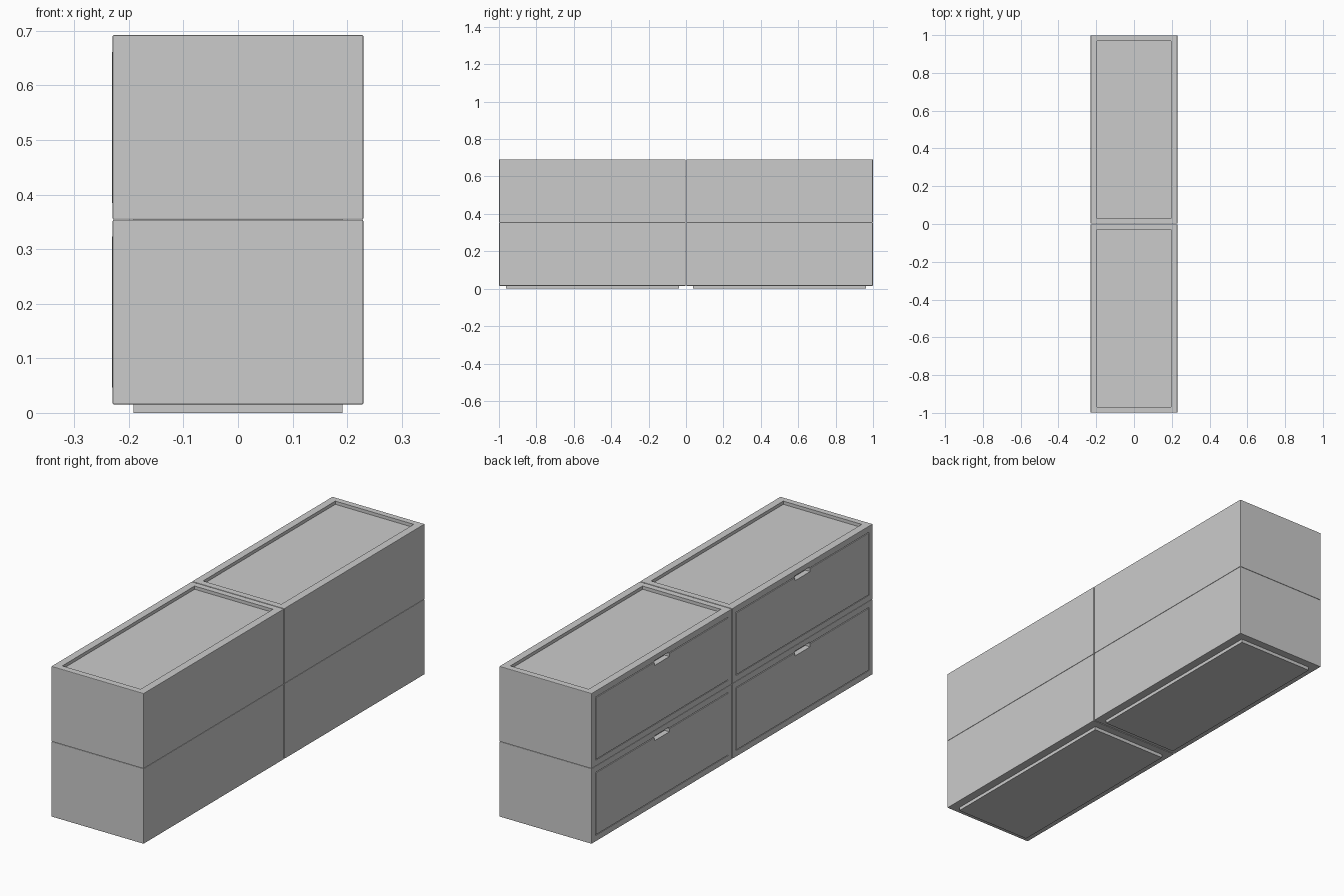
import bpy, bmesh

if "Cube" in bpy.data.objects:
    bpy.data.objects.remove(bpy.data.objects["Cube"])

W, L = 0.2295, 0.4985       # half width (x) and half length (y) of one module
Z0, Z1 = 0.0155, 0.3535     # body bottom and top
STEP = 0.3385               # stacking height


def box(name, x, y, z, bevel=0.0):
    """Box from three (min, max) ranges, with optional small edge chamfer."""
    bm = bmesh.new()
    bmesh.ops.create_cube(bm, size=1)
    for v in bm.verts:
        v.co = [r[0] if c < 0 else r[1] for c, r in zip(v.co, (x, y, z))]
    if bevel:
        bmesh.ops.bevel(bm, geom=bm.edges[:], offset=bevel, segments=2,
                        profile=0.5, affect='EDGES')
    me = bpy.data.meshes.new(name)
    bm.to_mesh(me)
    bm.free()
    ob = bpy.data.objects.new(name, me)
    bpy.context.collection.objects.link(ob)
    return ob


def carve(ob, *ranges):
    """Subtract a box-shaped volume from an object."""
    cutter = box("cutter", *ranges)
    cutter.hide_render = True
    mod = ob.modifiers.new("cut", 'BOOLEAN')
    mod.operation, mod.solver, mod.object = 'DIFFERENCE', 'EXACT', cutter
    bpy.context.view_layer.objects.active = ob
    bpy.ops.object.modifier_apply(modifier=mod.name)
    bpy.data.objects.remove(cutter)


# Cabinet body: tray recess on top, door opening on the -x side
body = box("cabinet_body", (-W, W), (-L, L), (Z0, Z1), 0.002)
carve(body, (-0.195, 0.195), (-0.47, 0.47), (Z1 - 0.0145, Z1 + 0.05))
carve(body, (-0.3, -0.204), (-0.472, 0.472), (Z0 + 0.027, Z1 - 0.027))

# Door panel, a hair proud of the body
door = box("door_panel", (-0.2305, -0.205), (-0.469, 0.469),
           (Z0 + 0.030, Z1 - 0.030), 0.001)

# Finger notch through the door top and the frame above it
notch = ((-0.3, -0.206), (-0.053, 0.053), (Z1 - 0.044, Z1 - 0.023))
carve(body, *notch)
carve(door, *notch)

# Plinth that nests in the tray of the module below
plinth = box("plinth", (-0.191, 0.191), (-0.463, 0.463), (0, Z0 + 0.002))

# Two side by side, two high
parts = (body, door, plinth)
for y in (-0.5, 0.5):
    for level in (0, 1):
        for part in parts:
            ob = part
            if (y, level) != (0.5, 1):
                ob = part.copy()
                bpy.context.collection.objects.link(ob)
            ob.location = (0, y, level * STEP)
